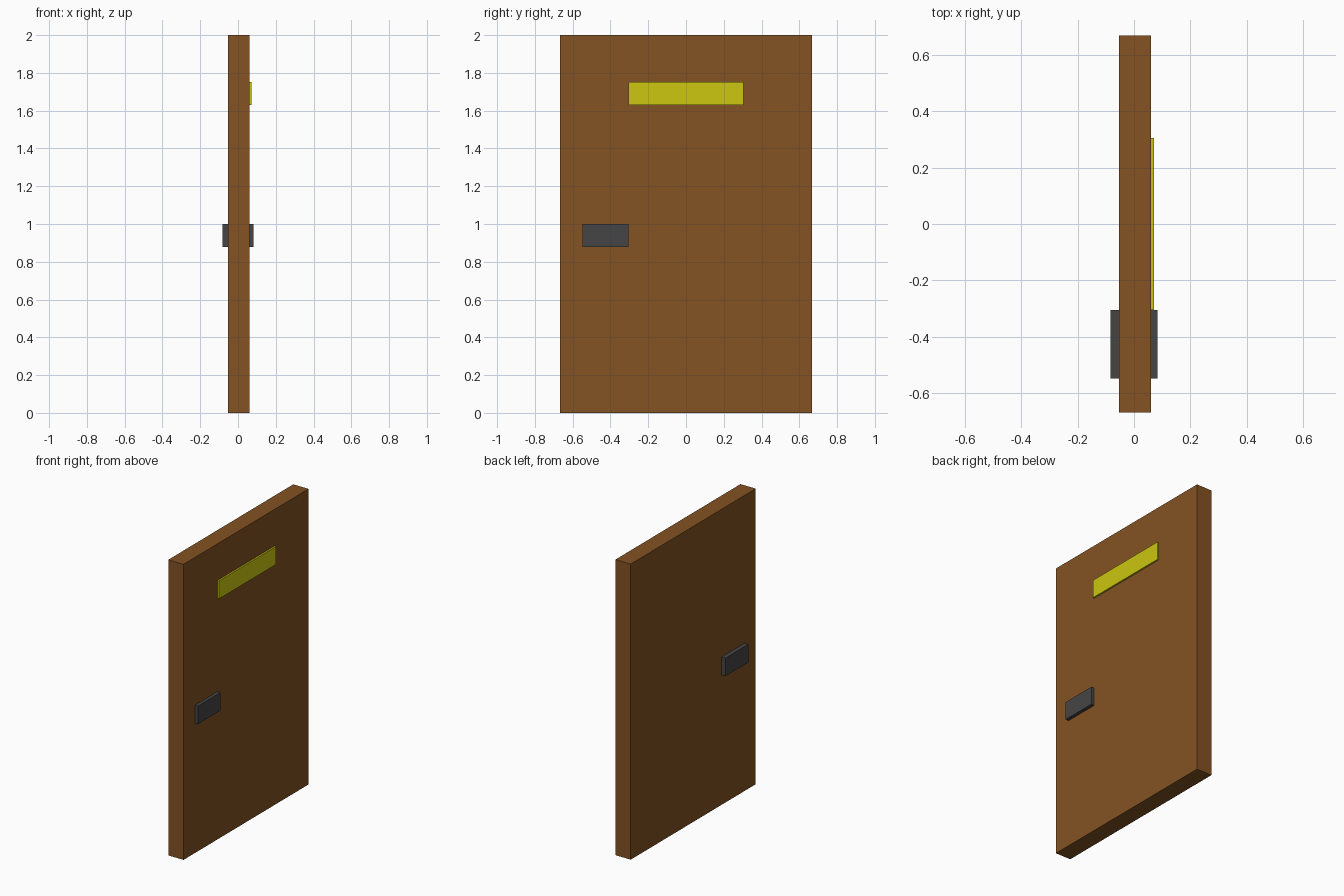
import bpy
import bmesh
from mathutils import Vector

if "Cube" in bpy.data.objects:
    bpy.data.objects.remove(bpy.data.objects["Cube"])


def material(name, color):
    mat = bpy.data.materials.new(name)
    mat.diffuse_color = (*color, 1.0)
    mat.use_nodes = True
    mat.node_tree.nodes["Principled BSDF"].inputs["Base Color"].default_value = mat.diffuse_color
    return mat


def box(name, low, high, mat):
    """Axis-aligned box between two corners."""
    low, high = Vector(low), Vector(high)
    bm = bmesh.new()
    bmesh.ops.create_cube(bm, size=1.0)
    bmesh.ops.scale(bm, vec=high - low, verts=bm.verts)
    mesh = bpy.data.meshes.new(name)
    bm.to_mesh(mesh)
    bm.free()
    mesh.materials.append(mat)
    obj = bpy.data.objects.new(name, mesh)
    obj.location = (low + high) / 2
    bpy.context.collection.objects.link(obj)
    return obj


wood = material("wood", (0.23, 0.085, 0.016))
yellow = material("yellow", (0.60, 0.57, 0.005))
dark = material("dark_metal", (0.06, 0.06, 0.06))

BACK, FRONT = -0.054, 0.06   # faces of the door slab
REACH = 0.083                # how far the handles stand out

# Door slab
box("door_panel", (BACK, -0.668, 0), (FRONT, 0.668, 2), wood)

# Sign plate near the top of one face
box("sign_plate", (FRONT, -0.305, 1.63), (0.071, 0.305, 1.752), yellow)

# Handle block on each face
for side, x0, x1 in (("front", FRONT, REACH), ("back", -REACH, BACK)):
    box(side + "_handle", (x0, -0.548, 0.878), (x1, -0.305, 1.0), dark)
